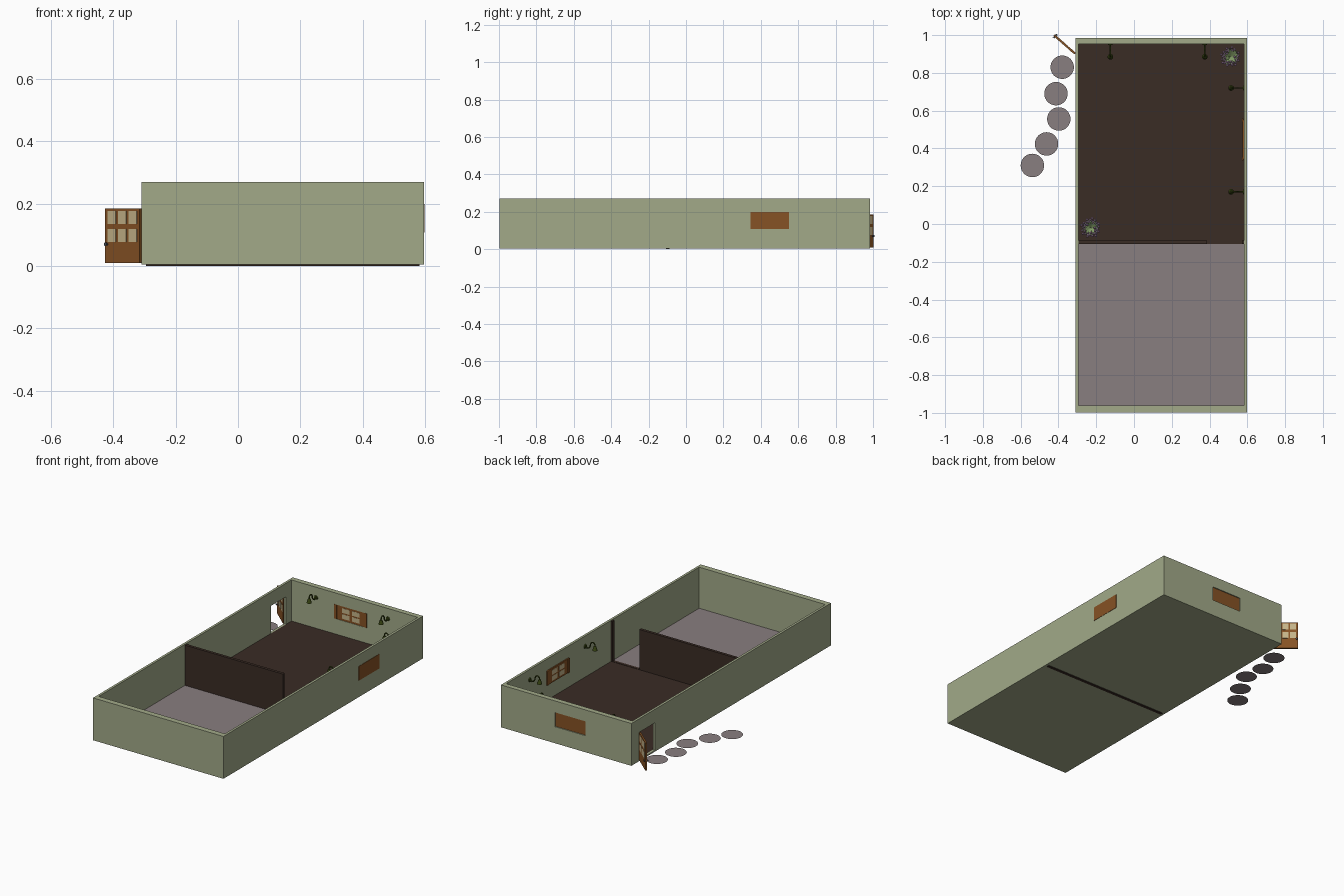
import bpy, bmesh, math, random
from mathutils import Matrix, Vector

if "Cube" in bpy.data.objects:
    bpy.data.objects.remove(bpy.data.objects["Cube"])

random.seed(4)
I = Matrix.Identity(4)


def mat(name, r, g, b):
    m = bpy.data.materials.new(name)
    m.diffuse_color = (r, g, b, 1)
    m.use_nodes = True
    m.node_tree.nodes["Principled BSDF"].inputs["Base Color"].default_value = m.diffuse_color
    return m


WALL = mat("sage wall", .36, .40, .25)
STONE = mat("grey stone", .25, .21, .215)
DARK = mat("dark wood", .042, .025, .018)
WOOD = mat("brown wood", .24, .085, .018)
PANE = mat("cream pane", .55, .45, .25)
METAL = mat("olive metal", .04, .06, .006)
STEEL = mat("dark steel", .06, .07, .09)
LEAF = mat("leaf green", .22, .33, .13)
PETAL = mat("lilac petal", .45, .27, .46)


def finish(name, bm, m, mx=I, smooth=False):
    bmesh.ops.transform(bm, matrix=mx, verts=bm.verts)
    me = bpy.data.meshes.new(name)
    bm.to_mesh(me)
    bm.free()
    me.materials.append(m)
    ob = bpy.data.objects.new(name, me)
    bpy.context.collection.objects.link(ob)
    if smooth:
        bpy.context.view_layer.objects.active = ob
        ob.select_set(True)
        bpy.ops.object.shade_smooth_by_angle()
        ob.select_set(False)
    return ob


def box(name, lo, hi, m, mx=I):
    bm = bmesh.new()
    lo, hi = Vector(lo), Vector(hi)
    bmesh.ops.create_cube(bm, size=1, matrix=Matrix.Translation((lo + hi) / 2) @ Matrix.Diagonal((*(hi - lo), 1)))
    return finish(name, bm, m, mx)


def cone(name, r1, r2, z1, z2, m, mx=I, n=24):
    bm = bmesh.new()
    bmesh.ops.create_cone(bm, cap_ends=True, segments=n, radius1=r1, radius2=r2, depth=z2 - z1,
                          matrix=Matrix.Translation((0, 0, (z1 + z2) / 2)))
    return finish(name, bm, m, mx, True)


def cut(ob, *cutters):
    bpy.context.view_layer.objects.active = ob
    for c in cutters:
        md = ob.modifiers.new("cut", 'BOOLEAN')
        md.operation, md.object, md.solver = 'DIFFERENCE', c, 'EXACT'
        bpy.ops.object.modifier_apply(modifier=md.name)
        bpy.data.objects.remove(c)


# Shell with open top, doorway and two window holes
shell = box("wall_shell", (-.31, -.997, .004), (.597, .985, .27), WALL)
cut(shell,
    box("room_cut", (-.295, -.962, .008), (.582, .953, .4), WALL),
    box("doorway_cut", (-.4, .75, .012), (-.2, .90, .185), WALL),
    box("back_window_cut", (.01, .9, .108), (.22, 1.1, .198), WALL),
    box("side_window_cut", (.5, .345, .108), (.7, .55, .198), WALL))

# Floors
box("wood_floor", (-.295, -.088, .007), (.582, .953, .012), DARK)
box("stone_floor", (-.295, -.962, .007), (.582, -.106, .012), STONE)

# Partition with a doorway and a threshold
part = box("partition", (-.295, -.106, 0), (.582, -.088, .265), DARK)
cut(part, box("partition_cut", (.386, -.2, .014), (.572, 0, .4), DARK))


# Windows: solid outside, panes inside
def window(tag, w, depth, mx):
    box(tag + "_window_panel", (-w / 2, -depth, .108), (w / 2, 0, .198), WOOD, mx)
    for s in (-1, 1):
        box(tag + "_window_side_rail", (s * w / 2 - .008, -depth - .003, .108),
            (s * w / 2 + .008, -depth + .004, .198), WOOD, mx)
        for z in (.120, .157):
            box(tag + "_window_pane", (s * .035 - .026, -depth - .001, z),
                (s * .035 + .026, -depth + .002, z + .029), PANE, mx)


TURN = Matrix.Rotation(-math.pi / 2, 4, 'Z')
window("back", .21, .024, Matrix.Translation((.115, .979, 0)))
window("side", .205, .024, Matrix.Translation((.599, .4475, 0)) @ TURN)

# Open door, hinged on the left wall
dm = Matrix.Translation((-.312, .902, 0)) @ Matrix.Rotation(math.atan2(.095, -.108), 4, 'Z')
box("door", (0, -.005, .01), (.148, .005, .184), WOOD, dm)
for i in range(3):
    for z in (.077, .135):
        u = .012 + i * .045
        box("door_pane", (u, -.006, z), (u + .034, .006, z + .042), PANE, dm)
for s in (-1, 1):
    cone("door_knob", .004, .006, .004, .013, STEEL,
         dm @ Matrix.Translation((.140, 0, .07)) @ Matrix.Rotation(-s * math.pi / 2, 4, 'X'), 12)


# Gooseneck wall lamps
def lamp(mx):
    cone("lamp_wall_plate", .013, .011, 0, .005, METAL,
         mx @ Matrix.Translation((0, 0, .205)) @ Matrix.Rotation(math.pi / 2, 4, 'X'), 16)
    pts = [(0, .205), (-.02, .2), (-.034, .213), (-.039, .232), (-.053, .244), (-.066, .236), (-.068, .22)]
    cu = bpy.data.curves.new("lamp_arm", 'CURVE')
    cu.dimensions, cu.bevel_depth, cu.bevel_resolution, cu.use_fill_caps = '3D', .0038, 2, True
    sp = cu.splines.new('BEZIER')
    sp.bezier_points.add(len(pts) - 1)
    sp.resolution_u = 5
    for p, (y, z) in zip(sp.bezier_points, pts):
        p.co = (0, y, z)
        p.handle_left_type = p.handle_right_type = 'AUTO'
    cu.materials.append(METAL)
    ob = bpy.data.objects.new("lamp_arm", cu)
    ob.matrix_world = mx
    bpy.context.collection.objects.link(ob)
    cone("lamp_shade", .015, .007, .198, .224, METAL, mx @ Matrix.Translation((0, -.068, 0)), 16)


for x in (-.125, .375):
    lamp(Matrix.Translation((x, .953, 0)))
for y in (.72, .17):
    lamp(Matrix.Translation((.582, y, 0)) @ TURN)


# Potted flowers
def plant(x, y):
    base = Matrix.Translation((x, y, 0))
    cone("pot", .028, .042, .012, .07, STONE, base)
    bm = bmesh.new()
    for i in range(26):                       # pointed leaves around the centre
        a, up = i * 2.4, random.uniform(.02, .055)
        d, n = Vector((math.cos(a), math.sin(a), 0)), Vector((-math.sin(a), math.cos(a), 0))
        r, o = random.uniform(.032, .054), Vector((0, 0, .068))
        mid = o + d * r * .5 + Vector((0, 0, up))
        vs = [bm.verts.new(v) for v in (o, mid + n * .008, o + d * r + Vector((0, 0, up * .8)), mid - n * .008)]
        bm.faces.new(vs)
    finish("leaves", bm, LEAF, base)
    bm = bmesh.new()
    for i in range(34):                       # small blossoms
        a, r = i * 2.4, .052 * math.sqrt((i + 8) / 42)
        bmesh.ops.create_icosphere(bm, subdivisions=1, radius=.0075, matrix=Matrix.Translation(
            (r * math.cos(a), r * math.sin(a), .118 - 9 * r * r + random.uniform(-.008, .004))))
    finish("blossoms", bm, PETAL, base)


plant(.51, .885)
plant(-.23, -.02)

# Flat stepping stones
for x, y in ((-.38, .83), (-.413, .69), (-.398, .556), (-.463, .424), (-.538, .31)):
    bm = bmesh.new()
    bmesh.ops.create_circle(bm, cap_ends=True, segments=32, radius=.062)
    finish("stepping_stone", bm, STONE, Matrix.Translation((x, y, .004)))
